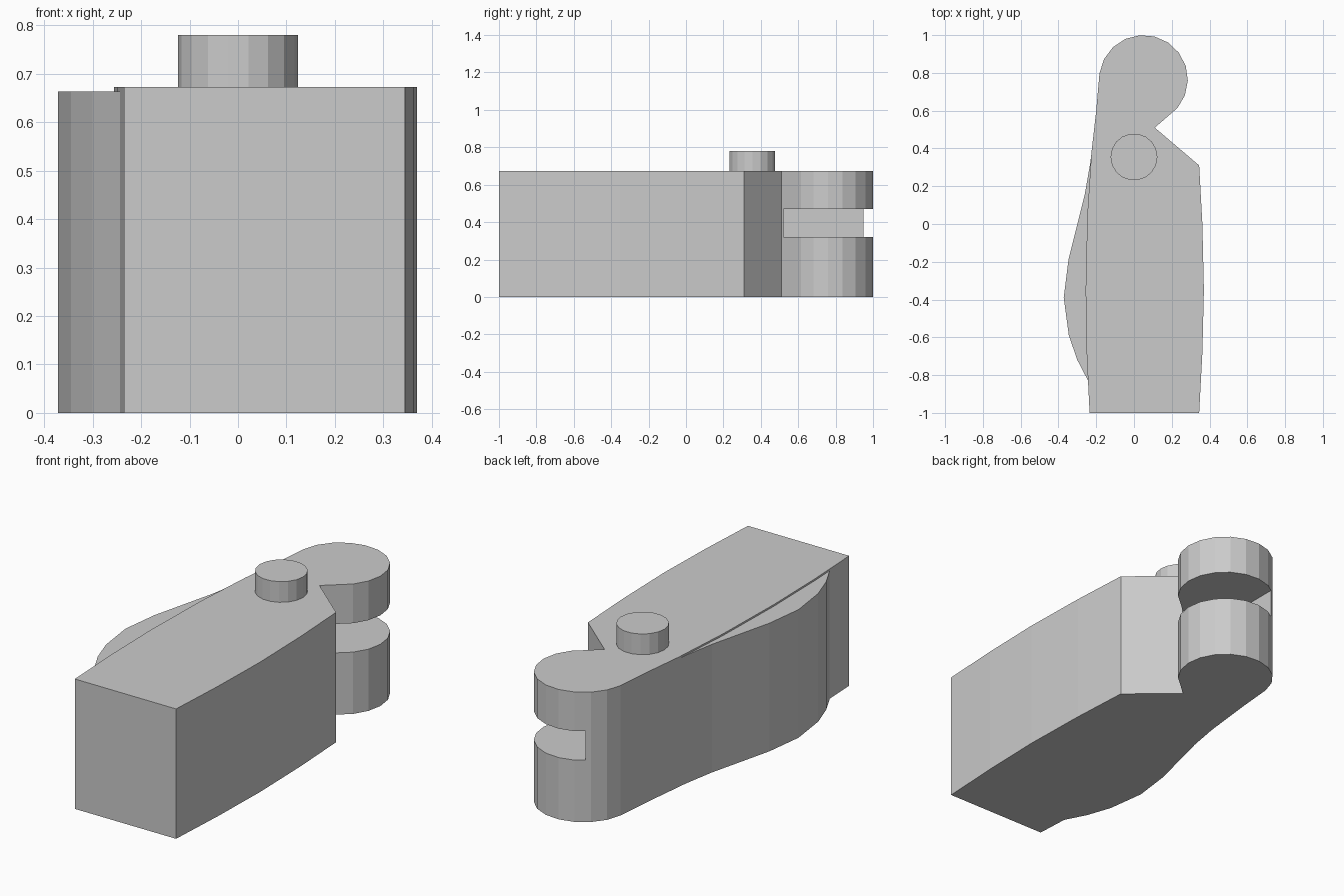
import bpy, bmesh
from math import cos, sin, radians

if "Cube" in bpy.data.objects:
    bpy.data.objects.remove(bpy.data.objects["Cube"])


def prism(name, outline, z0, z1):
    """Extrude a flat outline from z0 up to z1."""
    bm = bmesh.new()
    face = bm.faces.new([bm.verts.new((x, y, z0)) for x, y in outline])
    top = bmesh.ops.extrude_face_region(bm, geom=[face])
    verts = [v for v in top["geom"] if isinstance(v, bmesh.types.BMVert)]
    bmesh.ops.translate(bm, verts=verts, vec=(0, 0, z1 - z0))
    bmesh.ops.recalc_face_normals(bm, faces=bm.faces)
    mesh = bpy.data.meshes.new(name)
    bm.to_mesh(mesh)
    bm.free()
    obj = bpy.data.objects.new(name, mesh)
    bpy.context.collection.objects.link(obj)
    return obj


def arc(cx, cy, r, start, end, steps):
    angles = [radians(start + (end - start) * i / steps) for i in range(steps + 1)]
    return [(cx + r * cos(a), cy + r * sin(a)) for a in angles]


# Main body: bowed sides, angled shoulder and rounded head
right_side = [(-0.235, -1), (0.345, -1), (0.362, -0.68), (0.37, -0.35),
              (0.362, 0), (0.345, 0.31), (0.11, 0.51)]
head = arc(0.05, 0.765, 0.235, -40, 172, 11)
left_side = [(-0.2, 0.6), (-0.225, 0.38), (-0.247, 0.05),
             (-0.256, -0.35), (-0.25, -0.7)]
body = prism("body", right_side + head + left_side, 0, 0.673)

# Slot through the rounded head
cutter = prism("slot_cutter", [(-0.09, 0.52), (0.5, 0.52), (0.5, 1.2), (-0.09, 1.2)],
               0.32, 0.47)
cutter.hide_render = True
cutter.hide_set(True)
slot = body.modifiers.new("slot", "BOOLEAN")
slot.operation = "DIFFERENCE"
slot.solver = "EXACT"
slot.object = cutter

# Swelling along the left side, slightly lower than the body
swell = [(-0.2, 0.6), (-0.215, 0.45), (-0.232, 0.32), (-0.26, 0.16), (-0.3, 0),
         (-0.347, -0.19), (-0.372, -0.39), (-0.345, -0.59), (-0.3, -0.72), (-0.243, -0.83)]
inner = [(-0.25, -0.7), (-0.256, -0.35), (-0.247, 0.05), (-0.225, 0.38)]
prism("side_swell", swell + [(x + 0.004, y) for x, y in inner], 0, 0.664)

# Round peg on top
prism("top_peg", arc(0, 0.355, 0.124, 0, 340, 17), 0.66, 0.78)
